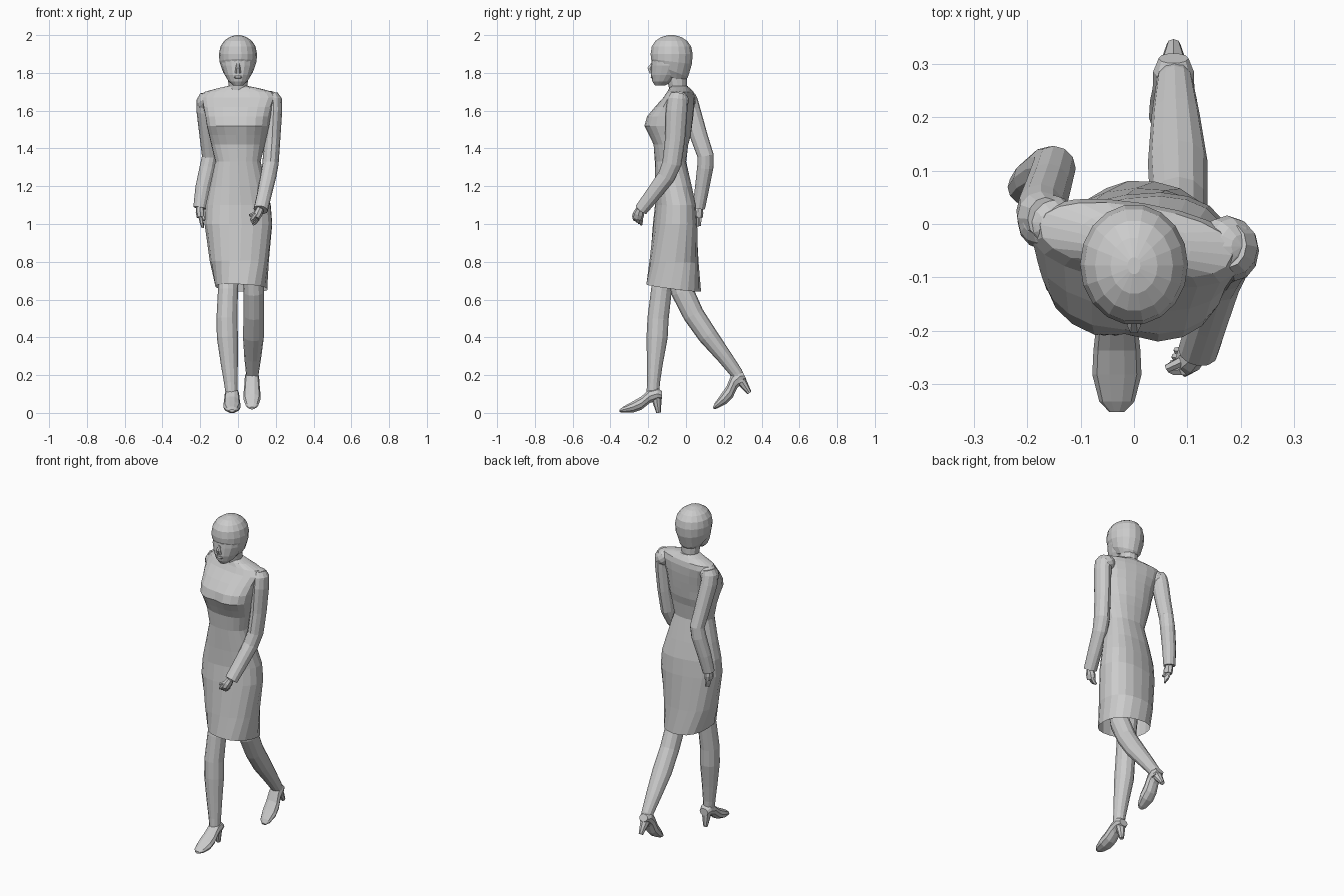
import bpy, bmesh
from math import sin, cos, pi, radians, copysign, exp
from mathutils import Vector, Matrix


def skin(name, loops, cap_start=True, cap_end=True):
    """Bridge equal-length vertex loops into a flat-shaded object."""
    bm = bmesh.new()
    rows = [[bm.verts.new(p) for p in loop] for loop in loops]
    n = len(rows[0])
    for a, b in zip(rows, rows[1:]):
        for i in range(n):
            j = (i + 1) % n
            bm.faces.new((a[i], a[j], b[j], b[i]))
    if cap_start:
        bm.faces.new(rows[0])
    if cap_end:
        bm.faces.new(rows[-1])
    bmesh.ops.recalc_face_normals(bm, faces=bm.faces)
    me = bpy.data.meshes.new(name)
    bm.to_mesh(me)
    bm.free()
    ob = bpy.data.objects.new(name, me)
    bpy.context.collection.objects.link(ob)
    return ob


def stack(name, rings, n=20, power=2.0, **caps):
    """Horizontal rings: z, cx, cy, rx, ry, yaw, x slope, y slope."""
    loops = []
    for z, cx, cy, rx, ry, yaw, sx, sy in rings:
        loop = []
        for i in range(n):
            t = 2 * pi * i / n
            u = rx * copysign(abs(cos(t)) ** (2 / power), cos(t))
            v = ry * copysign(abs(sin(t)) ** (2 / power), sin(t))
            a = radians(yaw)
            dx, dy = u * cos(a) - v * sin(a), u * sin(a) + v * cos(a)
            loop.append((cx + dx, cy + dy, z + sx * dx + sy * dy))
        loops.append(loop)
    return skin(name, loops, **caps)


def tube(name, pts, n=12):
    """Limb along points: x, y, z, radius across x, radius across depth."""
    c = [Vector(p[:3]) for p in pts]
    loops = []
    for i, p in enumerate(pts):
        t = (c[min(i + 1, len(c) - 1)] - c[max(i - 1, 0)]).normalized()
        side = Vector((1, 0, 0))
        side = (side - t * side.dot(t)).normalized()
        up = t.cross(side)
        loops.append([c[i] + side * p[3] * cos(2 * pi * k / n) + up * p[4] * sin(2 * pi * k / n)
                      for k in range(n)])
    return skin(name, loops)


def ball(name, loc, size, tilt=0):
    bm = bmesh.new()
    m = Matrix.Translation(loc) @ Matrix.Rotation(radians(tilt), 4, 'Y') @ Matrix.Diagonal((*size, 1))
    bmesh.ops.create_uvsphere(bm, u_segments=12, v_segments=8, radius=1, matrix=m)
    me = bpy.data.meshes.new(name)
    bm.to_mesh(me)
    bm.free()
    bpy.context.collection.objects.link(bpy.data.objects.new(name, me))


# Dress: open hem, twisted hips, waist, chest, shoulders
dress = stack("dress", [
    (.662, .018, -.065, .138, .146, -8, -.05, -.13),
    (.80, .007, -.063, .156, .130, 2, 0, -.05),
    (1.0, .002, -.058, .181, .114, 8, 0, 0),
    (1.1, .001, -.056, .174, .105, 8, 0, 0),
    (1.2, 0, -.066, .150, .096, 5, 0, 0),
    (1.33, 0, -.082, .120, .083, 0, 0, 0),
    (1.42, 0, -.080, .142, .092, -4, 0, 0),
    (1.47, 0, -.085, .154, .110, -6, 0, 0),
    (1.52, 0, -.095, .166, .126, -7, 0, 0),
    (1.57, 0, -.084, .174, .120, -8, 0, 0),
    (1.62, 0, -.060, .185, .100, -8, 0, 0),
    (1.67, .004, -.036, .200, .076, -9, 0, 0),
    (1.70, .004, -.030, .182, .063, -9, 0, 0),
    (1.72, .002, -.034, .105, .050, -9, 0, 0),
    (1.73, 0, -.036, .055, .045, 0, 0, 0)], power=2.3, cap_start=False)
for v in dress.data.vertices:  # cleft between the breasts
    if v.co.y < -.1:
        v.co.y += .018 * exp(-(v.co.x / .03) ** 2) * exp(-((v.co.z - 1.52) / .05) ** 2)

# Neck and head
stack("neck", [(1.68, 0, -.035, .062, .050, 0, 0, 0),
               (1.73, 0, -.044, .050, .048, 0, 0, 0),
               (1.82, 0, -.056, .058, .060, 0, 0, 0)], n=12)
stack("head", [
    (1.733, 0, -.138, .024, .026, 0, 0, 0),
    (1.755, 0, -.122, .050, .056, 0, 0, 0),
    (1.79, 0, -.104, .071, .082, 0, 0, 0),
    (1.84, 0, -.088, .090, .096, 0, 0, 0),
    (1.89, 0, -.080, .094, .100, 0, 0, 0)], n=16)
stack("hair", [
    (1.775, 0, -.072, .058, .066, 0, 0, -.3),
    (1.815, 0, -.082, .083, .094, 0, 0, -.4),
    (1.86, 0, -.077, .098, .110, 0, 0, -.12),
    (1.90, 0, -.076, .101, .113, 0, 0, 0),
    (1.94, 0, -.077, .093, .106, 0, 0, 0),
    (1.97, 0, -.078, .073, .085, 0, 0, 0),
    (1.99, 0, -.078, .044, .053, 0, 0, 0),
    (2.0, 0, -.078, .012, .016, 0, 0, 0)], n=18)
tube("nose", [(0, -.178, 1.85, .008, .008), (0, -.190, 1.825, .013, .016), (0, -.182, 1.80, .016, .012)], 6)
ball("lips", (0, -.175, 1.778), (.024, .012, .009))
ball("chin", (0, -.150, 1.75), (.024, .018, .016))

# Sleeves: one swings forward, the other back, with rounded shoulders
ball("forward_shoulder", (.174, -.042, 1.652), (.058, .058, .050), 35)
ball("back_shoulder", (-.163, .004, 1.650), (.058, .054, .050), -35)
tube("forward_sleeve", [
    (.178, -.040, 1.685, .034, .042), (.186, -.044, 1.66, .046, .053),
    (.188, -.050, 1.60, .046, .057), (.181, -.058, 1.45, .043, .053),
    (.172, -.075, 1.32, .043, .051), (.160, -.105, 1.25, .042, .046),
    (.138, -.180, 1.15, .039, .040), (.120, -.238, 1.075, .038, .035)])
tube("back_sleeve", [
    (-.166, .010, 1.685, .034, .040), (-.174, .012, 1.655, .045, .050),
    (-.174, .025, 1.60, .046, .052), (-.160, .070, 1.46, .043, .046),
    (-.150, .104, 1.36, .041, .043), (-.160, .102, 1.30, .043, .043),
    (-.185, .085, 1.19, .041, .038), (-.202, .068, 1.085, .035, .033)])


def hand(name, wrist, knuckle, tip, spread, thumb):
    w, k, t, d = Vector(wrist), Vector(knuckle), Vector(tip), Vector(spread)
    tube(name + "_palm", [(*w, .020, .022), (*w.lerp(k, .5), .024, .030), (*k, .020, .030)], 8)
    for f in range(4):
        o = d * (f - 1.5)
        tube(name + "_finger", [(*(w.lerp(k, .8) + o), .011, .011), (*(k.lerp(t, .5) + o), .010, .010),
                                (*(t + o), .006, .006)], 6)
    tube(name + "_thumb", [(*w.lerp(k, .3), .012, .012), (*thumb, .008, .008)], 6)


hand("forward_hand", (.118, -.242, 1.08), (.095, -.258, 1.030), (.072, -.254, 1.008),
     (.004, .012, -.008), (.062, -.270, 1.045))
hand("back_hand", (-.202, .066, 1.09), (-.198, .058, 1.035), (-.186, .060, .985),
     (0, .009, .004), (-.178, .040, 1.02))

# Legs, running up inside the skirt
tube("front_leg", [
    (-.045, -.095, .80, .052, .052), (-.053, -.130, .65, .053, .055),
    (-.059, -.148, .50, .055, .056), (-.056, -.153, .40, .056, .056),
    (-.046, -.165, .26, .045, .042), (-.038, -.172, .16, .036, .034),
    (-.034, -.176, .09, .030, .034)])
tube("rear_leg", [
    (.075, -.060, .80, .055, .058), (.084, -.018, .64, .054, .060),
    (.084, .040, .52, .054, .056), (.082, .115, .41, .056, .052),
    (.078, .205, .295, .045, .040), (.076, .268, .21, .034, .033),
    (.076, .290, .16, .030, .030)])


def shoe(name, x, y, z, pitch):
    """High-heeled shoe, toe tip at the origin; stations: y, bottom, top, half width."""
    side = [(0, .004, .018, .014), (.02, 0, .034, .033), (.07, 0, .062, .046), (.115, .014, .088, .044),
            (.160, .050, .128, .039), (.200, .066, .136, .038), (.224, .072, .116, .028)]
    loops = [[(w * cos(pi * k / 5), d, (a + b) / 2 + (b - a) / 2 * sin(pi * k / 5)) for k in range(10)]
             for d, a, b, w in side]
    foot = skin(name, loops)
    heel = tube(name + "_heel", [(0, .194, .10, .034, .030), (0, .199, .055, .024, .023),
                                 (0, .207, 0, .013, .012)], 8)
    for ob in (foot, heel):
        ob.data.transform(Matrix.Translation((x, y, z)) @ Matrix.Rotation(radians(pitch), 4, 'X'))


shoe("front_shoe", -.032, -.352, 0, 0)
shoe("rear_shoe", .074, .150, .015, 26)
